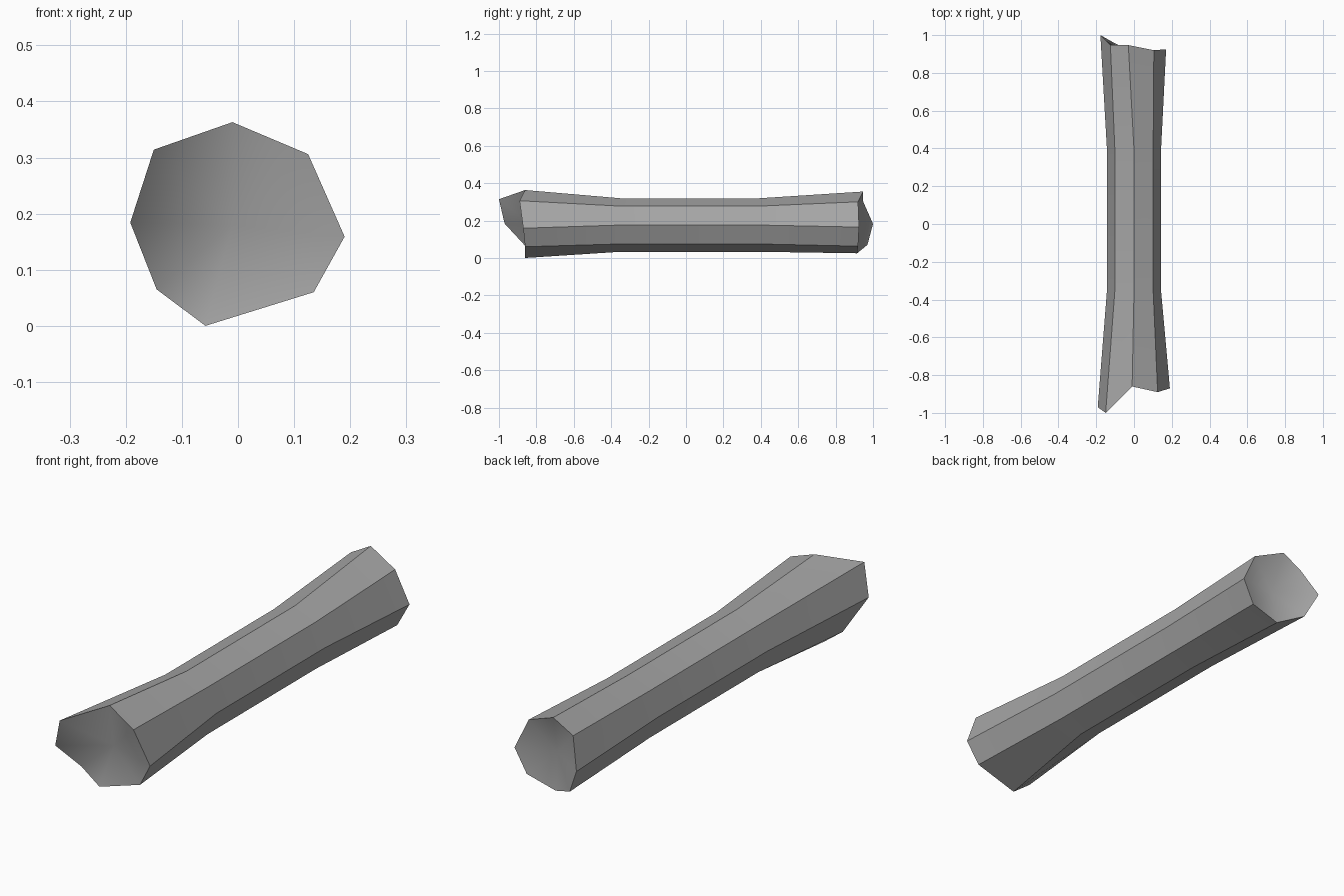
import bpy, bmesh
from math import sin, cos, pi

# Remove the default cube
cube = bpy.data.objects.get("Cube")
if cube:
    bpy.data.objects.remove(cube, do_unlink=True)

# Material
grey = bpy.data.materials.new("stone_grey")
grey.use_nodes = True
colour = (0.38, 0.38, 0.38, 1)
grey.diffuse_color = colour
grey.node_tree.nodes["Principled BSDF"].inputs["Base Color"].default_value = colour

# Ragged end rims, clockwise from the top as seen from the front
front_rim = [(-0.01, -0.86, 0.363), (0.125, -0.89, 0.306), (0.19, -0.87, 0.159),
             (0.135, -0.86, 0.06), (-0.058, -0.86, 0.0), (-0.145, -0.86, 0.065),
             (-0.192, -0.97, 0.184), (-0.15, -1.0, 0.314)]
back_rim = [(-0.03, 0.947, 0.355), (0.105, 0.92, 0.3), (0.17, 0.925, 0.165),
            (0.115, 0.92, 0.063), (-0.02, 0.915, 0.025), (-0.125, 0.97, 0.07),
            (-0.178, 1.0, 0.182), (-0.125, 0.947, 0.302)]
SIDES = len(front_rim)


def waist_ring(y, radius=0.143, height=0.176):
    """Regular ring of the narrow middle section."""
    return [(radius * sin(2 * pi * i / SIDES), y, height + radius * cos(2 * pi * i / SIDES))
            for i in range(SIDES)]


bm = bmesh.new()
rings = [[bm.verts.new(p) for p in ring]
         for ring in (front_rim, waist_ring(-0.35), waist_ring(0.39), back_rim)]

# Flared shaft
for a, b in zip(rings, rings[1:]):
    for i in range(SIDES):
        j = (i + 1) % SIDES
        bm.faces.new((a[i], a[j], b[j], b[i]))

# Hollowed smooth ends
for ring, centre in ((rings[0], (-0.01, -0.83, 0.18)), (rings[-1], (-0.01, 0.89, 0.18))):
    hub = bm.verts.new(centre)
    for i in range(SIDES):
        bm.faces.new((ring[i], ring[(i + 1) % SIDES], hub))
bmesh.ops.recalc_face_normals(bm, faces=bm.faces)

# Smooth faces, with sharp rims and lengthwise ridges
for face in bm.faces:
    face.smooth = True
for a, b in zip(rings, rings[1:]):
    for i in range(SIDES):
        bm.edges.get((a[i], b[i])).smooth = False
for ring in (rings[0], rings[-1]):
    for i in range(SIDES):
        bm.edges.get((ring[i], ring[(i + 1) % SIDES])).smooth = False

mesh = bpy.data.meshes.new("flared_shaft")
bm.to_mesh(mesh)
bm.free()
mesh.materials.append(grey)
shaft = bpy.data.objects.new("flared_shaft", mesh)
bpy.context.collection.objects.link(shaft)
